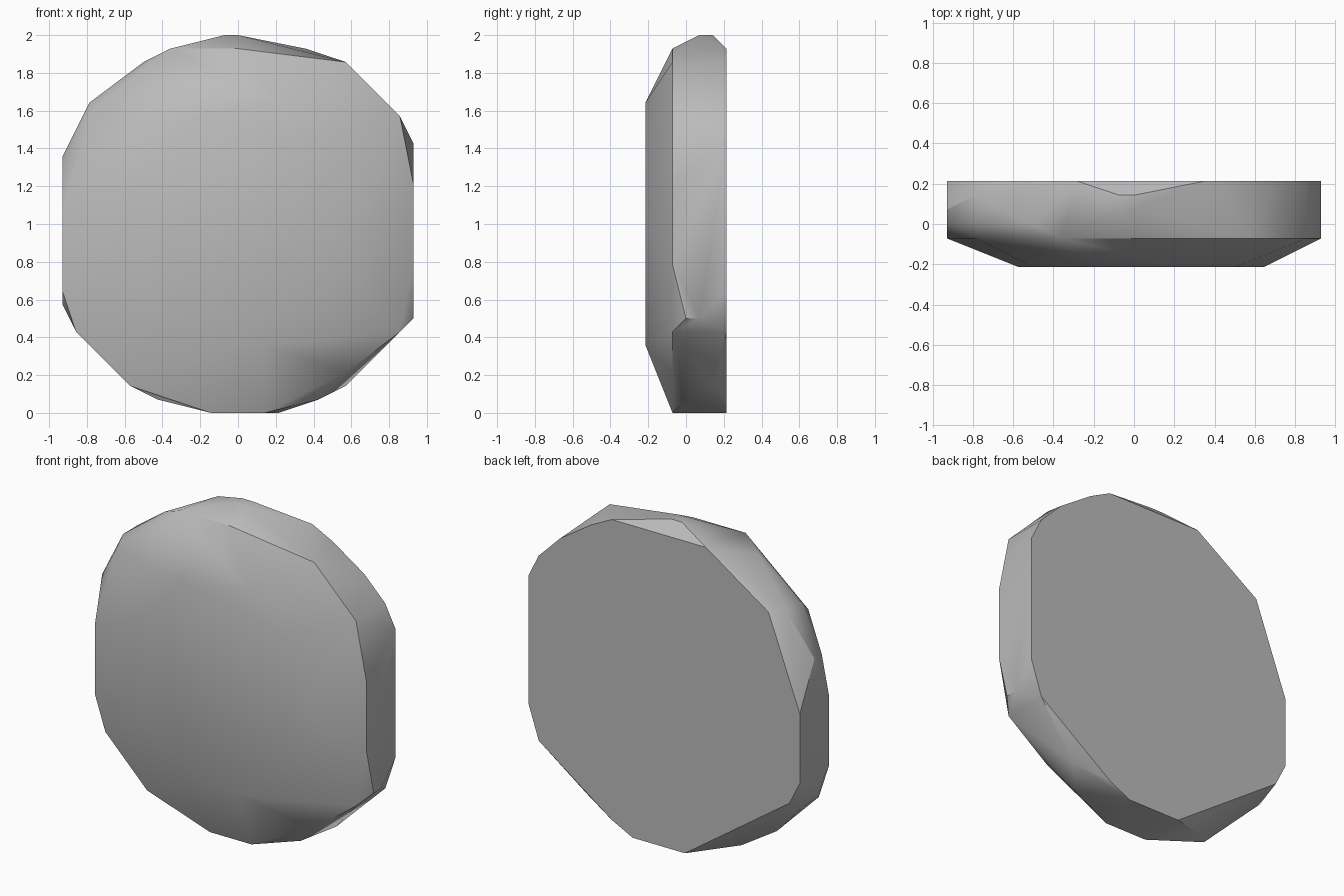
import bpy
import bmesh
import math

default_cube = bpy.data.objects.get("Cube")
if default_cube:
    bpy.data.objects.remove(default_cube, do_unlink=True)

STEP = 1 / 14  # the stone is chipped on a coarse regular lattice


def flat_material(name, color):
    material = bpy.data.materials.new(name)
    material.use_nodes = True
    material.diffuse_color = color
    shader = material.node_tree.nodes["Principled BSDF"]
    shader.inputs["Base Color"].default_value = color
    shader.inputs["Roughness"].default_value = 0.8
    return material


def add_outline(bm, depth, outline):
    """Add the corners (x, z) of one cross-section at the given depth."""
    for x, z in outline:
        bm.verts.new((x * STEP, depth * STEP, z * STEP))


bm = bmesh.new()

# Flat back face
add_outline(bm, 3, [
    (-2, 0), (3, 0), (5, 1), (12, 6), (13, 9), (13, 20), (12, 22), (10, 24),
    (7, 26), (5, 27), (-4, 27), (-10, 23), (-13, 15), (-13, 9), (-12, 7)])

# Chipped corners around the edge band
add_outline(bm, 2, [(8, 2), (0, 28), (-1, 28), (-11, 23)])
add_outline(bm, 1, [(13, 7), (0, 28), (-1, 28), (-13, 19), (-12, 6), (-6, 1)])
add_outline(bm, 0, [(6, 1), (13, 7), (-7, 26), (-11, 23), (-13, 19), (-13, 8)])

# Front rim
add_outline(bm, -1, [
    (-2, 0), (2, 0), (8, 3), (12, 6), (13, 11), (13, 17), (12, 22), (8, 26),
    (0, 27), (-5, 27), (-11, 22), (-13, 15), (-13, 9), (-12, 6), (-8, 2)])

# Raised front plateau
add_outline(bm, -3, [
    (-1, 5), (2, 5), (8, 10), (9, 14), (7, 20), (3, 23), (-3, 22), (-7, 18),
    (-8, 14), (-6, 9)])

# Wrap the sections in one faceted skin and merge its coplanar triangles
hull = bmesh.ops.convex_hull(bm, input=bm.verts[:])
unused = {g for g in hull["geom_interior"] + hull["geom_unused"]
          if isinstance(g, bmesh.types.BMVert)}
bmesh.ops.delete(bm, geom=list(unused), context="VERTS")
bmesh.ops.dissolve_limit(bm, angle_limit=math.radians(1),
                         verts=bm.verts[:], edges=bm.edges[:])
bmesh.ops.recalc_face_normals(bm, faces=bm.faces[:])

mesh = bpy.data.meshes.new("flat_stone")
bm.to_mesh(mesh)
bm.free()
mesh.materials.append(flat_material("stone grey", (0.5, 0.5, 0.5, 1)))

stone = bpy.data.objects.new("flat_stone", mesh)
bpy.context.collection.objects.link(stone)

# Soft shading over shallow facets, crisp rim edges
bpy.ops.object.select_all(action="DESELECT")
stone.select_set(True)
bpy.context.view_layer.objects.active = stone
bpy.ops.object.shade_smooth_by_angle(angle=math.radians(32))
